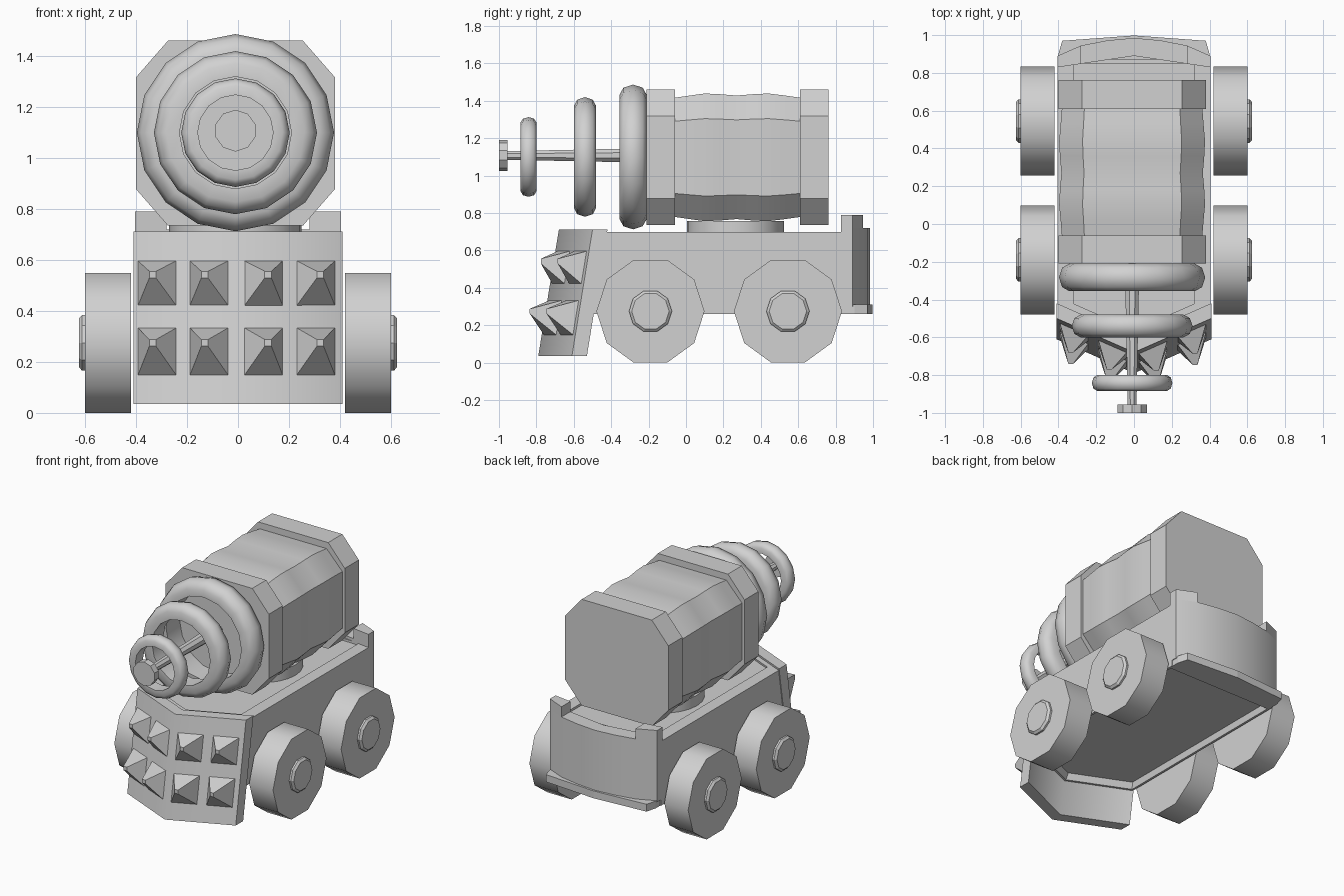
import bpy, bmesh, math
from mathutils import Vector

cube = bpy.data.objects.get("Cube")
if cube:
    bpy.data.objects.remove(cube, do_unlink=True)

grey = bpy.data.materials.new("plain_grey")
grey.use_nodes = True
GREY = (0.64, 0.64, 0.64, 1)
grey.diffuse_color = GREY
grey.node_tree.nodes["Principled BSDF"].inputs["Base Color"].default_value = GREY


def loft(name, rings, closed=False, smooth=0):
    """Skin rings of points; cap the ends, or join last to first when closed."""
    bm = bmesh.new()
    loops = [[bm.verts.new(p) for p in ring] for ring in rings]
    pairs = list(zip(loops, loops[1:]))
    if closed:
        pairs.append((loops[-1], loops[0]))
    else:
        bm.faces.new(loops[0])
        bm.faces.new(loops[-1])
    for a, b in pairs:
        for i in range(len(a)):
            j = (i + 1) % len(a)
            bm.faces.new((a[i], a[j], b[j], b[i]))
    bmesh.ops.recalc_face_normals(bm, faces=bm.faces)
    mesh = bpy.data.meshes.new(name)
    bm.to_mesh(mesh)
    bm.free()
    mesh.materials.append(grey)
    ob = bpy.data.objects.new(name, mesh)
    bpy.context.collection.objects.link(ob)
    if smooth:
        bpy.ops.object.select_all(action='DESELECT')
        ob.select_set(True)
        bpy.context.view_layer.objects.active = ob
        bpy.ops.object.shade_smooth_by_angle(angle=math.radians(smooth))
    return ob


def lean(y, z):
    """Shift the nose forward towards the ground."""
    return y - 0.163 * (0.71 - z) if y < -0.3 else y


def slab(name, plan, z0, z1, smooth=0):
    return loft(name, [[(x, lean(y, z), z) for x, y in plan] for z in (z0, z1)], smooth=smooth)


def circle(axis, centre, r, n, turn=0.0):
    """Points of a circle around the x, y or z axis."""
    pts = []
    for i in range(n):
        a = 2 * math.pi * i / n + turn
        c, s = r * math.cos(a), r * math.sin(a)
        off = {'x': (0, c, s), 'y': (c, 0, s), 'z': (c, s, 0)}[axis]
        pts.append(Vector(centre) + Vector(off))
    return pts


def mirrored(half):
    """Extend a plan from +x to -x, skipping the middle point."""
    return half + [(-x, y) for x, y in reversed(half) if x > 0]


# Wheels and hubs
for side, sx in (("left", 1), ("right", -1)):
    for end, y in (("front", -0.19), ("rear", 0.545)):
        def turned(part, steps, smooth):
            loft(f"{side}_{end}_{part}", [circle('x', (sx * x, y, 0.275), r, 10) for x, r in steps],
                 smooth=smooth)
        turned("wheel", [(0.42, 0.289), (0.60, 0.289)], 40)
        turned("hub", [(0.59, 0.115), (0.612, 0.115), (0.625, 0.10)], 0)


# Hull with a wedge-shaped leaning nose, sunken deck and recessed underside
hull_rings = [(0.38, -0.40, 0.82, 0.30), (0.39, -0.41, 0.84, 0.26), (0.405, -0.42, 0.85, 0.26),
              (0.405, -0.42, 0.85, 0.70), (0.32, -0.42, 0.87, 0.70), (0.32, -0.42, 0.87, 0.685)]
loft("hull", [[(x, lean(y, z), z) for x, y in mirrored([(w, back), (w, f), (0, f - 0.44 * w)])]
              for w, f, back, z in hull_rings])
slab("rear_floor_plate", mirrored([(0.4, 0.82), (0.4, 0.90), (0.38, 0.97), (0, 0.998)]), 0.26, 0.31)

# Curved tail wall with raised corner posts
outer = mirrored([(0.405, 0.89), (0.28, 0.945), (0.14, 0.972), (0, 0.985)])
inner = mirrored([(0.405, 0.83), (0, 0.89)])
slab("tail_wall", outer + inner[::-1], 0.30, 0.72, smooth=20)
for side, sx in (("left", 1), ("right", -1)):
    post = [(0.405, 0.83), (0.405, 0.89), (0.28, 0.945), (0.28, 0.848)]
    slab(side + "_tail_post", [(sx * x, y) for x, y in post], 0.70, 0.79)

# Leaning wedge plough, hollow behind
shield = mirrored([(0.41, -0.50), (0, -0.68)])
hollow = mirrored([(0.41, -0.42), (0, -0.60)])
slab("plough", shield + hollow[::-1], 0.035, 0.713, 50)

# Two rows of blunt spikes standing on the plough
for row, z, h, reach in (("upper", 0.508, 0.09, 0.112), ("lower", 0.24, 0.095, 0.128)):
    for i, x in enumerate((-0.317, -0.113, 0.10, 0.305)):
        def on_plough(px, pz):
            return lean(-0.675 + 0.44 * abs(px), pz)
        corners = [(-1, -1), (1, -1), (1, 1), (-1, 1)]
        base = [(x + 0.077 * a, on_plough(x + 0.077 * a, z + h * b), z + h * b)
                for a, b in corners]
        tip = Vector((x + math.copysign(0.018, x), on_plough(x, z) - reach, z + 0.035))
        end = [tip + Vector((0.013 * a, 0, 0.013 * b)) for a, b in corners]
        loft(f"{row}_spike_{i + 1}", [base, end])

# Turntable under the gun
loft("turntable", [circle('z', (-0.01, 0.265, z), 0.26, 24) for z in (0.67, 0.757)], smooth=30)

# Chamfered gun housing: two collars and a rippled middle
CX, CZ = -0.01, 1.098


def housing_ring(y, sx=1.0, sz=1.0):
    quarter = [(0.39, 0.22), (0.265, 0.363)]
    half = quarter + [(-x, z) for x, z in reversed(quarter)]
    return [(CX + x * sx, y, CZ + z * sz) for x, z in half + [(-x, -z) for x, z in half]]


loft("front_collar", [housing_ring(-0.21), housing_ring(-0.06)])
loft("rear_collar", [housing_ring(0.61), housing_ring(0.762)])
ripple = [(-0.08, 0.95, 0.87), (0.02, 0.97, 0.91), (0.10, 0.99, 0.94), (0.18, 0.98, 0.93),
          (0.27, 0.96, 0.91), (0.36, 0.98, 0.93), (0.44, 0.99, 0.94), (0.53, 0.97, 0.91),
          (0.63, 0.95, 0.87)]
loft("housing_middle", [housing_ring(*r) for r in ripple], smooth=30)

# Focusing rings: flat inside, rounded outside
for name, y, r, hole, half, crown in (("large_ring", -0.283, 0.387, 0.285, 0.073, 0.055),
                                      ("middle_ring", -0.54, 0.32, 0.22, 0.06, 0.048),
                                      ("small_ring", -0.842, 0.213, 0.148, 0.042, 0.028)):
    section = [(hole, -1), (r - crown, -1), (r - 0.3 * crown, -0.7), (r, 0),
               (r - 0.3 * crown, 0.7), (r - crown, 1), (hole, 1)]
    loft(name, [circle('y', (CX, y + half * t, CZ + 0.002), rad, 16, math.pi / 2)
                for rad, t in section], closed=True, smooth=50)

# Emitter rod and tip
loft("emitter_rod", [circle('y', (CX, y, CZ + 0.01), r, 8, math.pi / 8)
                     for y, r in ((-0.96, 0.025), (-0.2, 0.042))])
loft("emitter_tip", [circle('y', (CX, y, CZ + 0.01), 0.082, 10, math.pi / 10)
                     for y in (-1.0, -0.955)])
